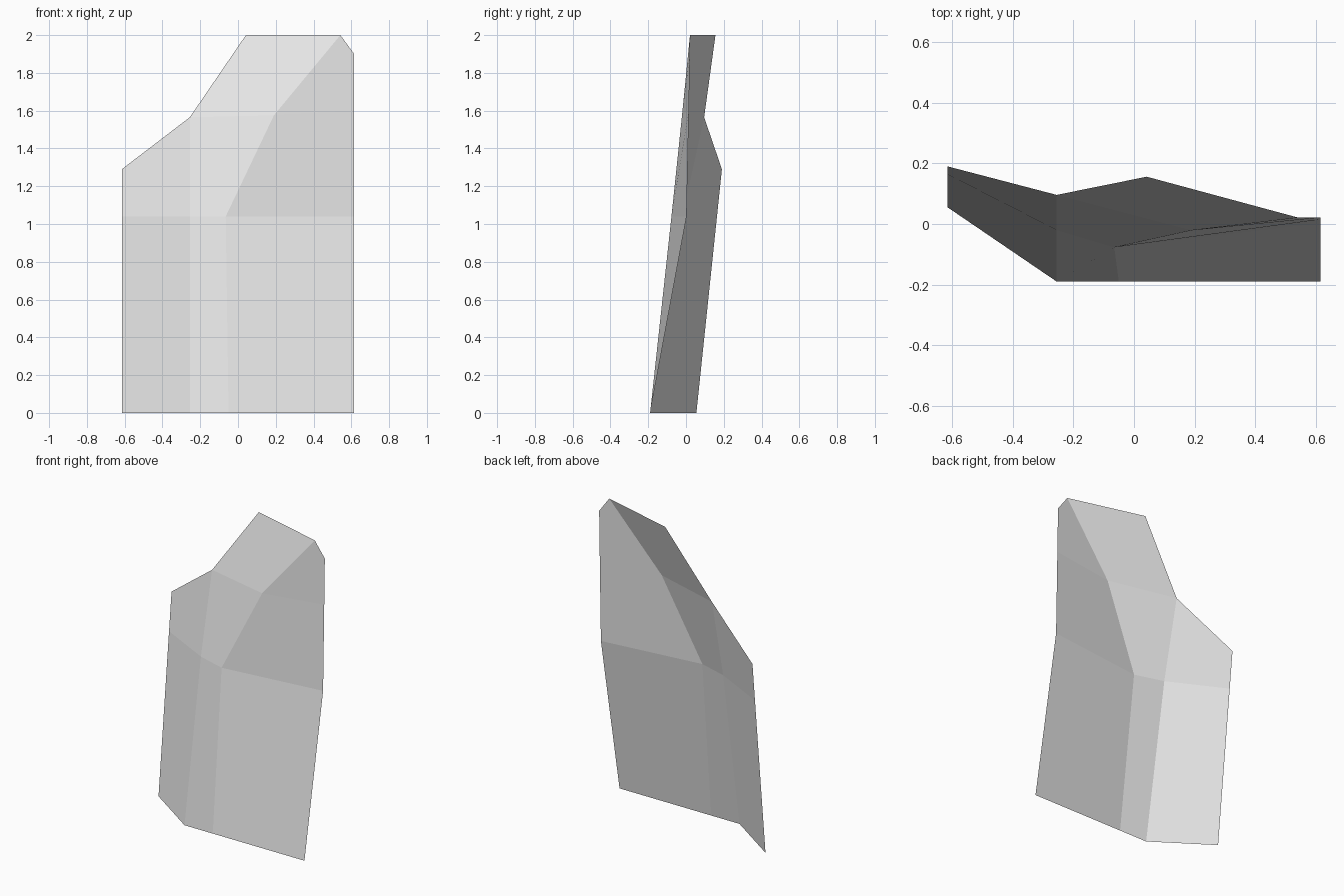
import bpy, bmesh

if "Cube" in bpy.data.objects:
    bpy.data.objects.remove(bpy.data.objects["Cube"])

# One flat colour
grey = bpy.data.materials.new("pale_grey")
grey.diffuse_color = (0.8, 0.8, 0.8, 1)
grey.use_nodes = True
grey.node_tree.nodes["Principled BSDF"].inputs["Base Color"].default_value = grey.diffuse_color

# Cross-sections of the folded sheet, left to right, from the ground up
rows = [
    [(-.615, .055, 0), (-.255, -.19, 0), (-.05, -.19, 0), (.615, -.19, 0)],
    [(-.615, .164, 1.04), (-.255, -.02, 1.04), (-.065, -.077, 1.04), (.615, .003, 1.04)],
    [(-.615, .19, 1.29), (-.255, .096, 1.565), (.19, -.021, 1.575), (.615, .015, 1.6)],
    [None, (.042, .156, 2), (.542, .021, 2), (.615, .021, 1.9)],
]

# Join neighbouring sections into a single open skin facing the front
bm = bmesh.new()
grid = [[bm.verts.new(p) if p else None for p in row] for row in rows]
for low, high in zip(grid, grid[1:]):
    for i in range(3):
        corners = (low[i], low[i + 1], high[i + 1], high[i])
        if all(corners):
            bm.faces.new(corners)

mesh = bpy.data.meshes.new("folded_panel")
bm.to_mesh(mesh)
bm.free()
mesh.materials.append(grey)
panel = bpy.data.objects.new("folded_panel", mesh)
bpy.context.collection.objects.link(panel)
